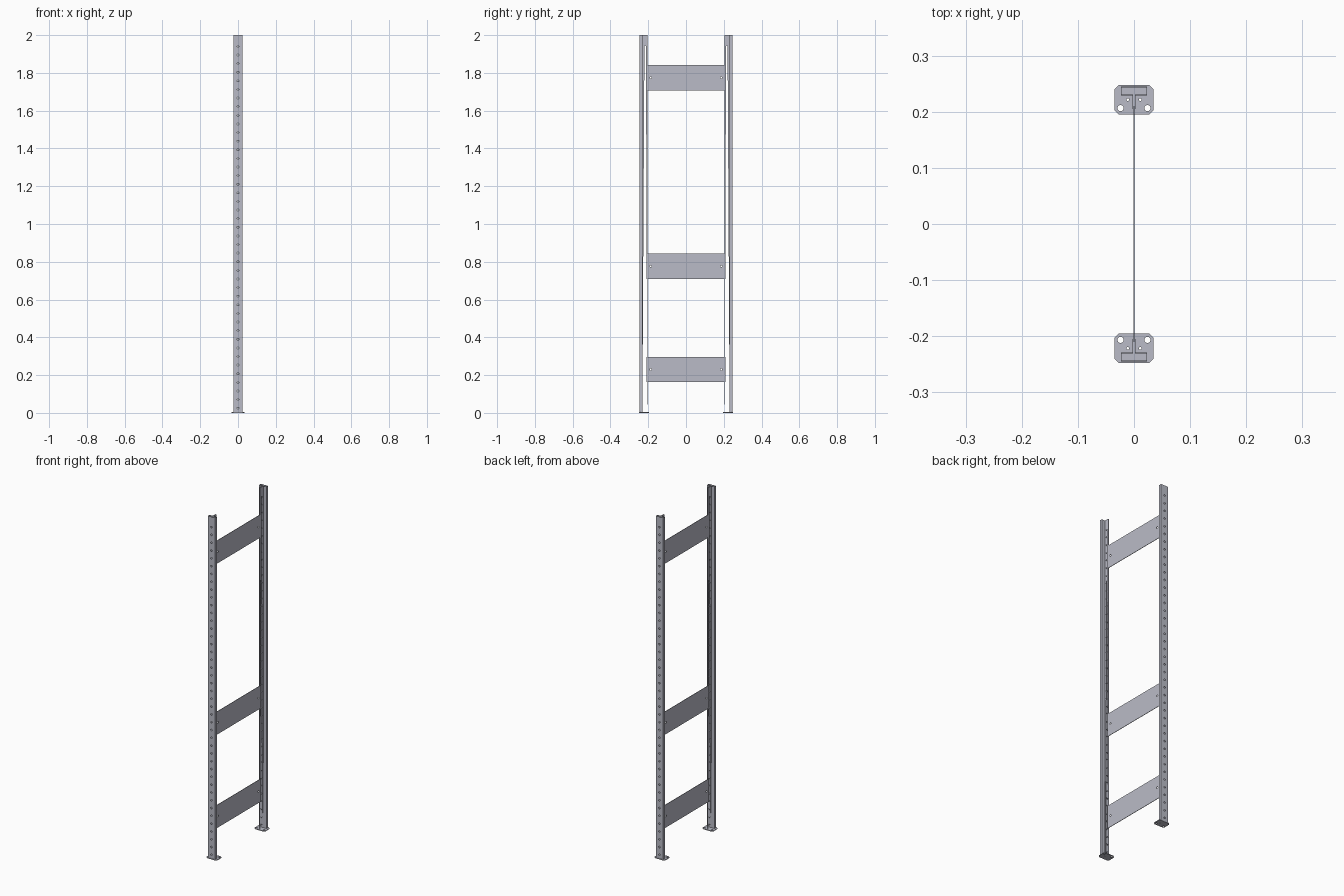
import bpy, bmesh
from math import cos, sin, tau
from mathutils import Matrix, Vector

old = bpy.data.objects.get("Cube")
if old:
    bpy.data.objects.remove(old, do_unlink=True)

X, Y, Z = Vector((1, 0, 0)), Vector((0, 1, 0)), Vector((0, 0, 1))
HEIGHT = 2.0
PITCH = 0.0456      # spacing of the punched holes
GAUGE = 0.0016      # post sheet thickness
FOOT = 0.004        # foot plate thickness

steel = bpy.data.materials.new("galvanised_steel")
colour = (0.49, 0.50, 0.57, 1)
steel.diffuse_color = colour
steel.use_nodes = True
bsdf = next(n for n in steel.node_tree.nodes if n.type == 'BSDF_PRINCIPLED')
bsdf.inputs["Base Color"].default_value = colour


def rect(a, b, c, d):
    return [(a, c), (b, c), (b, d), (a, d)]


def circle(x, y, r, n=12):
    return [(x + r * cos(tau * i / n), y + r * sin(tau * i / n)) for i in range(n)]


def sheet(bm, outline, holes, thick, u, v, centre):
    """Add a punched flat sheet lying in the u-v plane to bm."""
    curve = bpy.data.curves.new("sheet", 'CURVE')
    curve.dimensions = '2D'
    curve.fill_mode = 'BOTH'
    curve.extrude = thick / 2
    for loop in [outline] + holes:
        spline = curve.splines.new('POLY')
        spline.points.add(len(loop) - 1)
        for point, (a, b) in zip(spline.points, loop):
            point.co = (a, b, 0, 1)
        spline.use_cyclic_u = True
        spline.use_smooth = False
    temp = bpy.data.objects.new("sheet", curve)
    mesh = bpy.data.meshes.new_from_object(temp)
    matrix = Matrix((u, v, u.cross(v))).transposed().to_4x4()
    mesh.transform(Matrix.Translation(centre) @ matrix)
    bm.from_mesh(mesh)
    bpy.data.objects.remove(temp)
    bpy.data.curves.remove(curve)
    bpy.data.meshes.remove(mesh)


def finish(bm, name):
    bmesh.ops.remove_doubles(bm, verts=bm.verts, dist=1e-5)
    bmesh.ops.recalc_face_normals(bm, faces=bm.faces)
    mesh = bpy.data.meshes.new(name)
    bm.to_mesh(mesh)
    bm.free()
    mesh.materials.clear()
    mesh.materials.append(steel)
    for face in mesh.polygons:
        face.use_smooth = False
        face.material_index = 0
    obj = bpy.data.objects.new(name, mesh)
    bpy.context.collection.objects.link(obj)


hole_heights = [0.025 + PITCH * i for i in range(43)]

for side, label in ((-1, "front"), (1, "rear")):
    # Post: folded hollow T with a punched face and a punched double web
    bm = bmesh.new()
    sheet(bm, rect(-0.0235, 0.0235, FOOT, HEIGHT),
          [circle(0, z, 0.005) for z in hole_heights],
          GAUGE, X, Z, Y * side * 0.2442)
    for s in (-1, 1):
        sheet(bm, rect(0.231, 0.2434, FOOT, HEIGHT), [], GAUGE,
              Y * side, Z, X * s * 0.0227)
        sheet(bm, rect(0.003, 0.0235, FOOT, HEIGHT), [], GAUGE,
              X * s, Z, Y * side * 0.2302)
        sheet(bm, rect(0.205, 0.231, FOOT, HEIGHT),
              [circle(0.216, z, 0.004) for z in hole_heights],
              GAUGE, Y * side, Z, X * s * 0.0022)
    finish(bm, label + "_post")

    # Foot plate: clipped corners, two anchor holes and two small holes
    bm = bmesh.new()
    w, d, c = 0.035, 0.0265, 0.008
    outline = [(w, d - c), (w - c, d), (c - w, d), (-w, d - c),
               (-w, c - d), (c - w, -d), (w - c, -d), (w, c - d)]
    holes = [circle(s * 0.024, -0.015, 0.0055, 16) for s in (-1, 1)]
    holes += [circle(s * 0.011, 0, 0.0024, 8) for s in (-1, 1)]
    sheet(bm, outline, holes, FOOT, X, Y * side,
          Y * side * 0.2215 + Z * FOOT / 2)
    finish(bm, label + "_foot_plate")

# Cross panels held between the web sheets of both posts
for z, label in ((0.23, "lower"), (0.776, "middle"), (1.775, "upper")):
    bm = bmesh.new()
    sheet(bm, rect(-0.21, 0.21, -0.067, 0.067),
          [circle(s * 0.187, 0, 0.005) for s in (-1, 1)],
          0.0026, Y, Z, Z * z)
    finish(bm, label + "_cross_panel")
